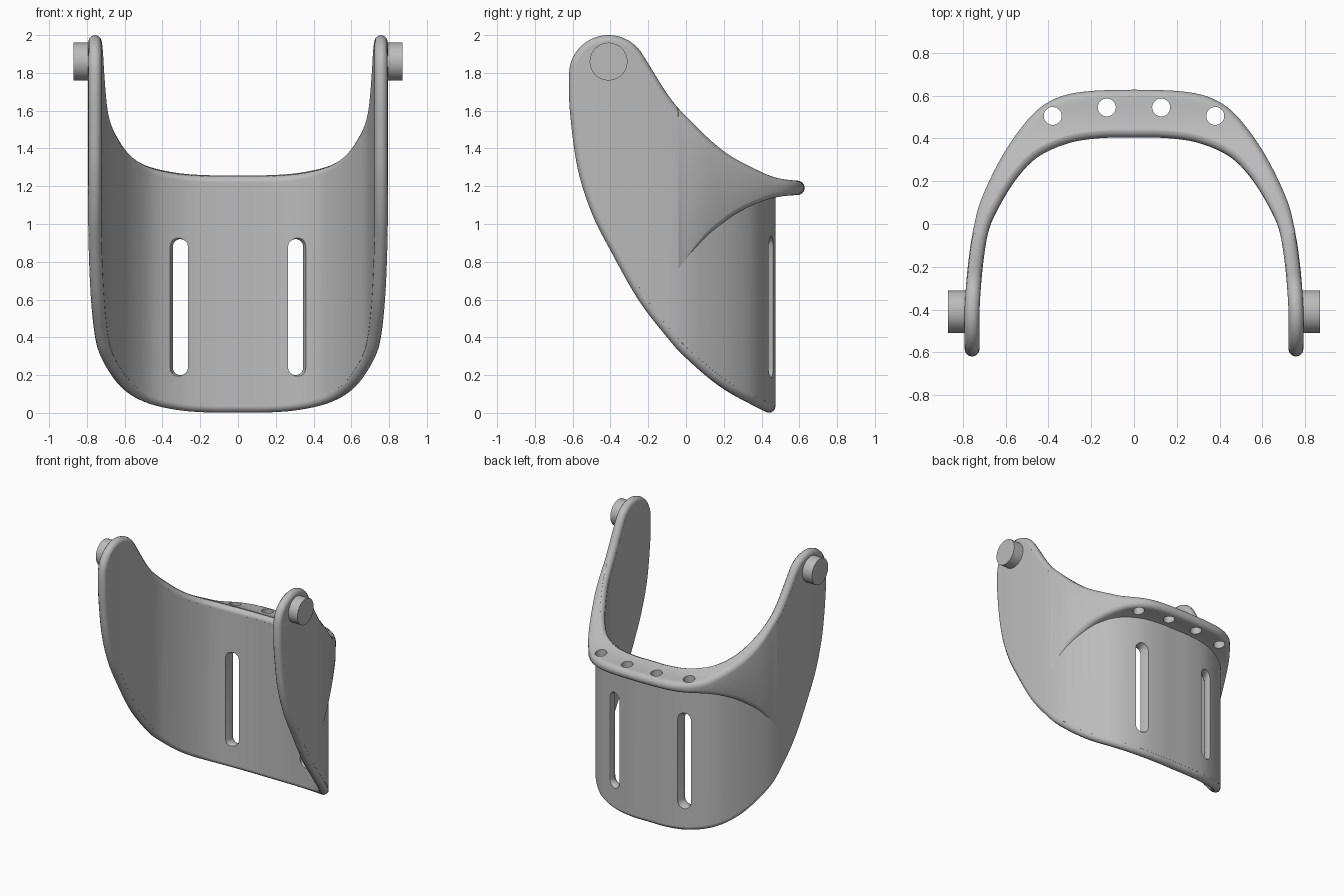
import bpy, bmesh, math
from mathutils import Vector

if "Cube" in bpy.data.objects:
    bpy.data.objects.remove(bpy.data.objects["Cube"])

R = 0.035  # half the wall thickness

grey = bpy.data.materials.new("plain grey")
grey.use_nodes = True
grey.diffuse_color = (0.5, 0.5, 0.5, 1)
grey.node_tree.nodes["Principled BSDF"].inputs["Base Color"].default_value = (0.5, 0.5, 0.5, 1)


def spline(pts, steps=12):
    """Smooth curve through the given 2D points."""
    p = [Vector(q) for q in pts]
    p = [2 * p[0] - p[1]] + p + [2 * p[-1] - p[-2]]
    out = []
    for a, b, c, d in zip(p, p[1:], p[2:], p[3:]):
        for k in range(steps):
            t = k / steps
            out.append(0.5 * (2 * b + (c - a) * t + (2 * a - 5 * b + 4 * c - d) * t * t
                              + (3 * b - a - 3 * c + d) * t ** 3))
    return out + [p[-2]]


def along(line, f):
    """Point at a fraction of the length of a line."""
    lens = [(b - a).length for a, b in zip(line, line[1:])]
    goal = f * sum(lens)
    for a, b, n in zip(line, line[1:], lens):
        if goal <= n:
            return a.lerp(b, goal / n)
        goal -= n
    return line[-1].copy()


def height(line, y):
    """Height of a side profile at depth y."""
    for a, b in zip(line, line[1:]):
        if a.x <= y <= b.x and b.x > a.x:
            return a.y + (b.y - a.y) * (y - a.x) / (b.x - a.x)
    return line[0].y if y < line[0].x else line[-1].y


def inset(line, side):
    """Side profile moved inward by half the wall thickness."""
    out = []
    for i, p in enumerate(line):
        t = (line[min(i + 1, len(line) - 1)] - line[max(i - 1, 0)]).normalized()
        out.append(p + side * R * Vector((-t.y, t.x)))
    return out


def finish(obj, angle=40):
    obj.data.materials.clear()
    obj.data.materials.append(grey)
    bpy.ops.object.select_all(action='DESELECT')
    obj.select_set(True)
    bpy.context.view_layer.objects.active = obj
    bpy.ops.object.shade_smooth_by_angle(angle=math.radians(angle))


def loft(name, rings):
    """Closed solid through a row of equal cross-sections."""
    bm = bmesh.new()
    rows = [[bm.verts.new(p) for p in ring] for ring in rings]
    n = len(rows[0])
    for a, b in zip(rows, rows[1:]):
        for i in range(n):
            bm.faces.new((a[i], a[(i + 1) % n], b[(i + 1) % n], b[i]))
    bm.faces.new(rows[0])
    bm.faces.new(rows[-1])
    bmesh.ops.recalc_face_normals(bm, faces=bm.faces)
    mesh = bpy.data.meshes.new(name)
    bm.to_mesh(mesh)
    bm.free()
    obj = bpy.data.objects.new(name, mesh)
    bpy.context.collection.objects.link(obj)
    return obj


def cut(obj, cutter):
    mod = obj.modifiers.new("cut", 'BOOLEAN')
    mod.operation, mod.solver, mod.object = 'DIFFERENCE', 'EXACT', cutter
    bpy.context.view_layer.objects.active = obj
    bpy.ops.object.modifier_apply(modifier=mod.name)
    bpy.data.objects.remove(cutter)


# Side profile: rounded ear, swept upper edge, swept lower edge
ear = [(-0.41 + 0.21 * math.cos(math.radians(a)), 1.79 + 0.21 * math.sin(math.radians(a)))
       for a in range(180, 29, -15)]
upper = spline(ear + [(-0.1, 1.69), (0, 1.57), (0.2, 1.385), (0.4, 1.275), (0.5, 1.24), (0.64, 1.225)])
lower = spline([(-0.62, 1.79), (-0.615, 1.6), (-0.575, 1.3), (-0.5, 1.06), (-0.4, 0.86), (-0.25, 0.595),
                (-0.1, 0.4), (0, 0.29), (0.2, 0.125), (0.47, -0.02)])
under = spline([(-0.1, 0.64), (0, 0.8), (0.1, 0.925), (0.2, 1.01), (0.3, 1.075), (0.47, 1.14), (0.66, 1.158)])
upper_in, lower_in = inset(upper, -1), inset(lower, 1)

# Plan of the wall, from one ear tip to the middle of the back
plan = spline([(0.757, -0.585), (0.757, -0.4), (0.742, -0.2), (0.715, -0.03), (0.665, 0.09),
               (0.575, 0.235), (0.465, 0.345), (0.31, 0.413), (0.15, 0.437), (0, 0.4385)])
N = 70
stations = []
for i in range(N + 1):
    f = (i / N) ** 1.7
    p = along(plan, f)
    t = (along(plan, min(f + 0.01, 1)) - along(plan, max(f - 0.01, 0))).normalized()
    n = Vector((0, 1)) if i == N else Vector((t.y, -t.x))
    stations.append((p, n, height(lower_in, p.y), height(upper_in, p.y)))
mirrored = [(Vector((-p.x, p.y)), Vector((-n.x, n.y)), a, b) for p, n, a, b in stations[-2::-1]]
stations += mirrored

# Curved wall
rings = []
for p, n, low, high in stations[1:-1]:
    a, b = p - n * R, p + n * R
    rings.append([(*a, low), (*b, low), (*b, high), (*a, high)])
wall = loft("curved_wall", rings)

# Strap slots with softened mouths
for side in (-1, 1):
    slot = []
    for y, grow in ((0.3, 0.014), (0.365, 0.014), (0.385, 0), (0.43, 0), (0.45, 0.014), (0.6, 0.014)):
        ring = []
        for k in range(24):
            a = math.pi * (k % 12) / 11 + (math.pi if k > 11 else 0)
            mid = 0.88 if k < 12 else 0.24
            ring.append((side * 0.305 + (0.04 + grow) * math.cos(a), y, mid + (0.04 + grow) * math.sin(a)))
        slot.append(ring)
    cut(wall, loft("slot_cutter", slot))
finish(wall)

# Rounded rim around the whole wall
path = [(*p, low) for p, n, low, high in stations]
path += [(*p, high) for p, n, low, high in stations[-2:0:-1]]
curve = bpy.data.curves.new("rounded_rim", 'CURVE')
curve.dimensions = '3D'
curve.bevel_depth = R
curve.bevel_resolution = 4
line = curve.splines.new('POLY')
line.points.add(len(path) - 1)
for point, co in zip(line.points, path):
    point.co = (*co, 1)
line.use_cyclic_u = True
rim = bpy.data.objects.new("rounded_rim", curve)
bpy.context.collection.objects.link(rim)
bpy.ops.object.select_all(action='DESELECT')
rim.select_set(True)
bpy.context.view_layer.objects.active = rim
bpy.ops.object.convert(target='MESH')
finish(bpy.context.view_layer.objects.active, 60)

# Ledge flaring out of the upper back
ledge_plan = spline([(0, 0.628), (0.2, 0.622), (0.34, 0.597), (0.45, 0.535), (0.55, 0.42),
                     (0.64, 0.275), (0.72, 0.1), (0.755, -0.04)])
inner_plan = [p for p in reversed(plan) if p.y > -0.06]
half = []
for i in range(41):
    m, f = along(inner_plan, i / 40), along(ledge_plan, i / 40)
    out = (f - m).normalized()
    r = min(R, (f - m).length * 0.6)
    c = f - out * r
    ring = [(*m.lerp(c, k / 6), height(upper, m.lerp(c, k / 6).y)) for k in range(6)]
    for k in range(13):
        a = math.pi / 2 - math.pi * k / 12
        q = c + out * r * math.cos(a)
        top, bottom = height(upper, q.y) - R, height(under, q.y) + R
        ring.append((*q, (max(top, bottom) if k <= 6 else min(top, bottom)) + R * math.sin(a)))
    ring += [(*c.lerp(m, k / 6), height(under, c.lerp(m, k / 6).y)) for k in range(1, 7)]
    half.append(ring)
other = [[(-x, y, z) for x, y, z in ring] for ring in half[:0:-1]]
ledge = loft("back_ledge", other + half)

# Four round holes through the ledge
for x, y in ((-0.38, 0.505), (-0.127, 0.545), (0.127, 0.545), (0.38, 0.505)):
    bpy.ops.mesh.primitive_cylinder_add(vertices=32, radius=0.042, depth=0.6, location=(x, y, 1.2))
    cut(ledge, bpy.context.object)
finish(ledge)

# Pivot pegs on the ears
for name, side in (("left_peg", 1), ("right_peg", -1)):
    bpy.ops.mesh.primitive_cylinder_add(vertices=48, radius=0.1, depth=0.11, location=(side * 0.815, -0.41, 1.86),
                                        rotation=(0, math.pi / 2, 0))
    peg = bpy.context.object
    peg.name = name
    finish(peg)
